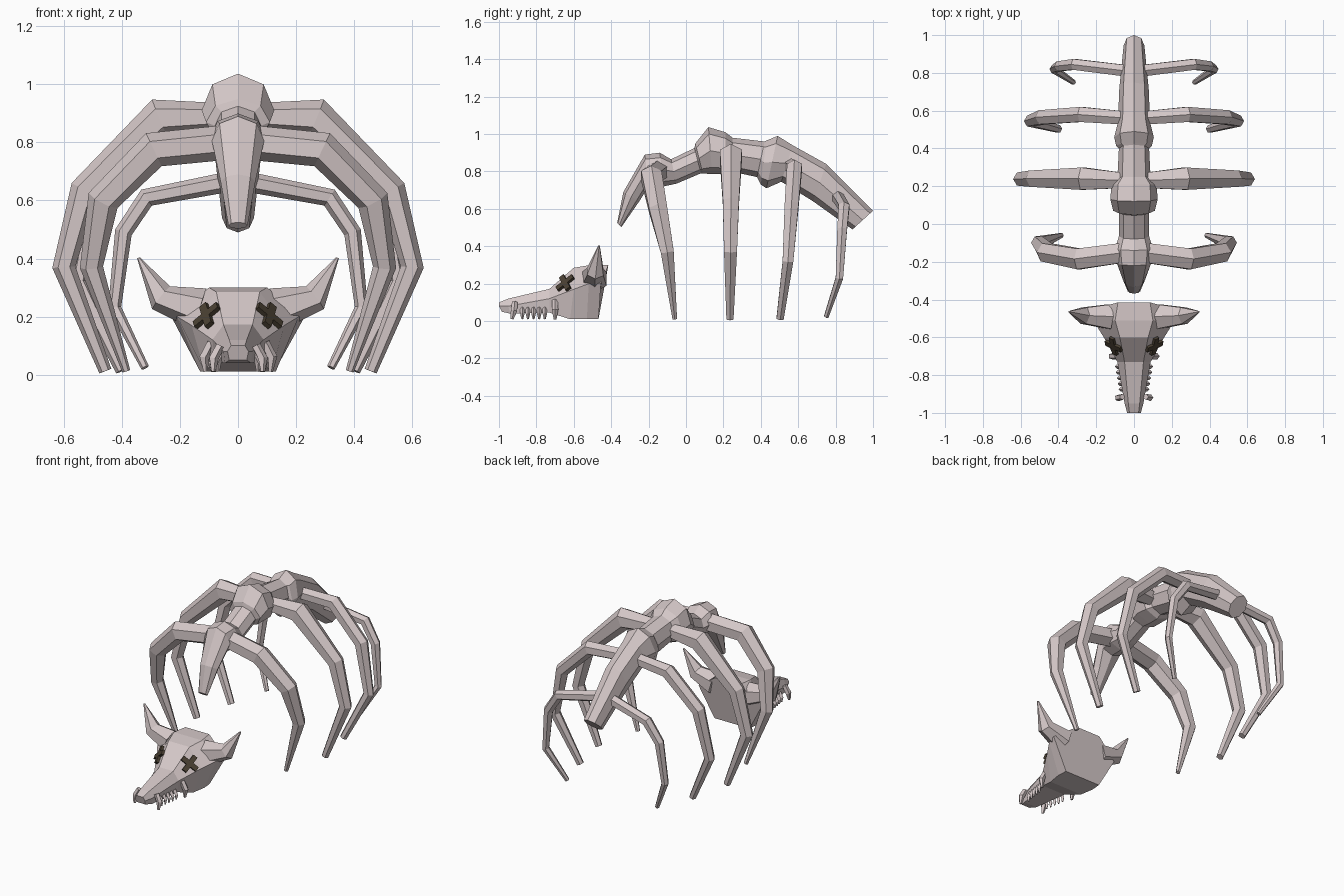
import bpy, bmesh, math
from mathutils import Vector, Matrix

if "Cube" in bpy.data.objects:
    bpy.data.objects.remove(bpy.data.objects["Cube"])


def material(name, rgb):
    m = bpy.data.materials.new(name)
    m.diffuse_color = (*rgb, 1)
    m.use_nodes = True
    m.node_tree.nodes["Principled BSDF"].inputs["Base Color"].default_value = m.diffuse_color
    return m


BONE = material("bone", (0.66, 0.575, 0.575))
DARK = material("dark_brown", (0.07, 0.052, 0.033))


def loft(name, rings, mat=BONE):
    """Skin a list of equal-length rings and cap both ends."""
    bm = bmesh.new()
    loops = [[bm.verts.new(p) for p in r] for r in rings]
    n = len(loops[0])
    for a, b in zip(loops, loops[1:]):
        for i in range(n):
            j = (i + 1) % n
            bm.faces.new((a[i], a[j], b[j], b[i]))
    bm.faces.new(loops[0])
    bm.faces.new(loops[-1])
    bmesh.ops.recalc_face_normals(bm, faces=bm.faces)
    me = bpy.data.meshes.new(name)
    bm.to_mesh(me)
    bm.free()
    me.materials.append(mat)
    ob = bpy.data.objects.new(name, me)
    bpy.context.collection.objects.link(ob)
    return ob


def tube(name, path, sides=6):
    """Tapered tube along (x, y, z, radius) points."""
    pts = [Vector(p[:3]) for p in path]
    rings = []
    for i, p in enumerate(pts):
        t = Vector()
        if i > 0:
            t += (p - pts[i - 1]).normalized()
        if i < len(pts) - 1:
            t += (pts[i + 1] - p).normalized()
        t.normalize()
        n = t.cross(Vector((0, 1, 0))).normalized()
        b = n.cross(t)
        r = path[i][3]
        rings.append([p + r * (math.cos(a) * n + math.sin(a) * b)
                      for a in (2 * math.pi * k / sides for k in range(sides))])
    return loft(name, rings)


def pair(name, path, sides=6):
    for s, label in ((1, "right"), (-1, "left")):
        tube(f"{name}_{label}", [(s * x, y, z, r) for x, y, z, r in path], sides)


# Spine: octagonal rings given by top (y, z), bottom (y, z) and half width
spine = [
    (-.368, .525, -.345, .503, .033), (-.335, .69, -.25, .64, .06),
    (-.22, .89, -.2, .72, .09), (-.14, .90, -.12, .72, .10),
    (-.08, .865, -.05, .735, .08), (.045, .925, .08, .79, .08),
    (.05, .95, .09, .79, .11), (.12, 1.037, .14, .785, .125),
    (.21, 1.01, .21, .785, .12), (.25, .98, .24, .80, .088),
    (.42, .96, .38, .77, .08), (.43, .965, .40, .73, .095),
    (.49, .99, .43, .71, .105), (.57, .94, .51, .745, .085),
    (.75, .84, .68, .64, .078), (1.0, .59, .89, .49, .055)]
rings = []
for yt, zt, yb, zb, w in spine:
    ring = []
    for k in range(8):
        a = math.pi * k / 4
        f = (1 + math.cos(a)) / 2
        ring.append((w * math.sin(a), yb + f * (yt - yb), zb + f * (zt - zb)))
    rings.append(ring)
loft("spine", rings)

# Four pairs of ribs
pair("rib_1", [(.04, -.15, .80, .06), (.29, -.185, .775, .063), (.465, -.15, .60, .056),
               (.505, -.10, .37, .04), (.385, -.06, .012, .014)])
pair("rib_2", [(.04, .23, .89, .045), (.27, .24, .885, .068), (.53, .24, .635, .05),
               (.60, .238, .37, .04), (.457, .235, .012, .022)])
pair("rib_3", [(.03, .56, .83, .04), (.28, .58, .82, .046), (.485, .565, .62, .043),
               (.55, .545, .32, .033), (.40, .503, .014, .022)])
pair("rib_4", [(.03, .81, .665, .035), (.315, .845, .61, .033), (.395, .835, .49, .03),
               (.425, .82, .23, .023), (.32, .75, .024, .014)])

# Skull: rings of top (y, z, half width), middle and bottom
skull = [
    ((-1.0, .10, .024), (-1.0, .08, .036), (-.985, .05, .03)),
    ((-.95, .12, .03), (-.95, .08, .05), (-.94, .04, .045)),
    ((-.73, .172, .05), (-.73, .12, .088), (-.73, .045, .08)),
    ((-.60, .285, .075), (-.60, .17, .16), (-.62, .01, .115)),
    ((-.51, .30, .10), (-.52, .20, .21), (-.53, .01, .13)),
    ((-.415, .30, .085), (-.455, .20, .23), (-.468, .01, .125))]
loft("skull", [[(w, y, z) for y, z, w in r] + [(-w, y, z) for y, z, w in reversed(r)]
               for r in skull])

# Horns and teeth
pair("horn", [(.13, -.49, .225, .075), (.265, -.485, .265, .05), (.343, -.465, .402, .005)])
pair("front_fang", [(.062, -.915, .10, .016), (.085, -.92, .055, .018), (.085, -.93, .01, .008)], 5)
pair("rear_fang", [(.092, -.70, .11, .017), (.118, -.70, .06, .018), (.112, -.70, .01, .008)], 5)
for i in range(5):
    y, x = -.875 + .03 * i, .062 + .005 * i
    pair(f"tooth_{i + 1}", [(x - .008, y, .07, .012), (x + .008, y, .04, .012),
                            (x + .006, y, .01, .005)], 4)

# Crossed bars over the eyes
for s, label in ((1, "right"), (-1, "left")):
    nrm = Vector((s, -.82, .77)).normalized()
    u = Vector((0, 0, 1)).cross(nrm).normalized()
    v = nrm.cross(u)
    centre = Vector((s * .103, -.642, .2)) + nrm * .004
    for k, ang in enumerate((45, 135)):
        a = math.radians(ang)
        d = math.cos(a) * u + math.sin(a) * v
        e = nrm.cross(d)
        ends = []
        for l in (-.055, .055):
            ends.append([centre + d * l + e * i * .015 + nrm * j * .012
                         for i, j in ((-1, -1), (1, -1), (1, 1), (-1, 1))])
        loft(f"eye_bar_{label}_{k + 1}", ends, DARK)
